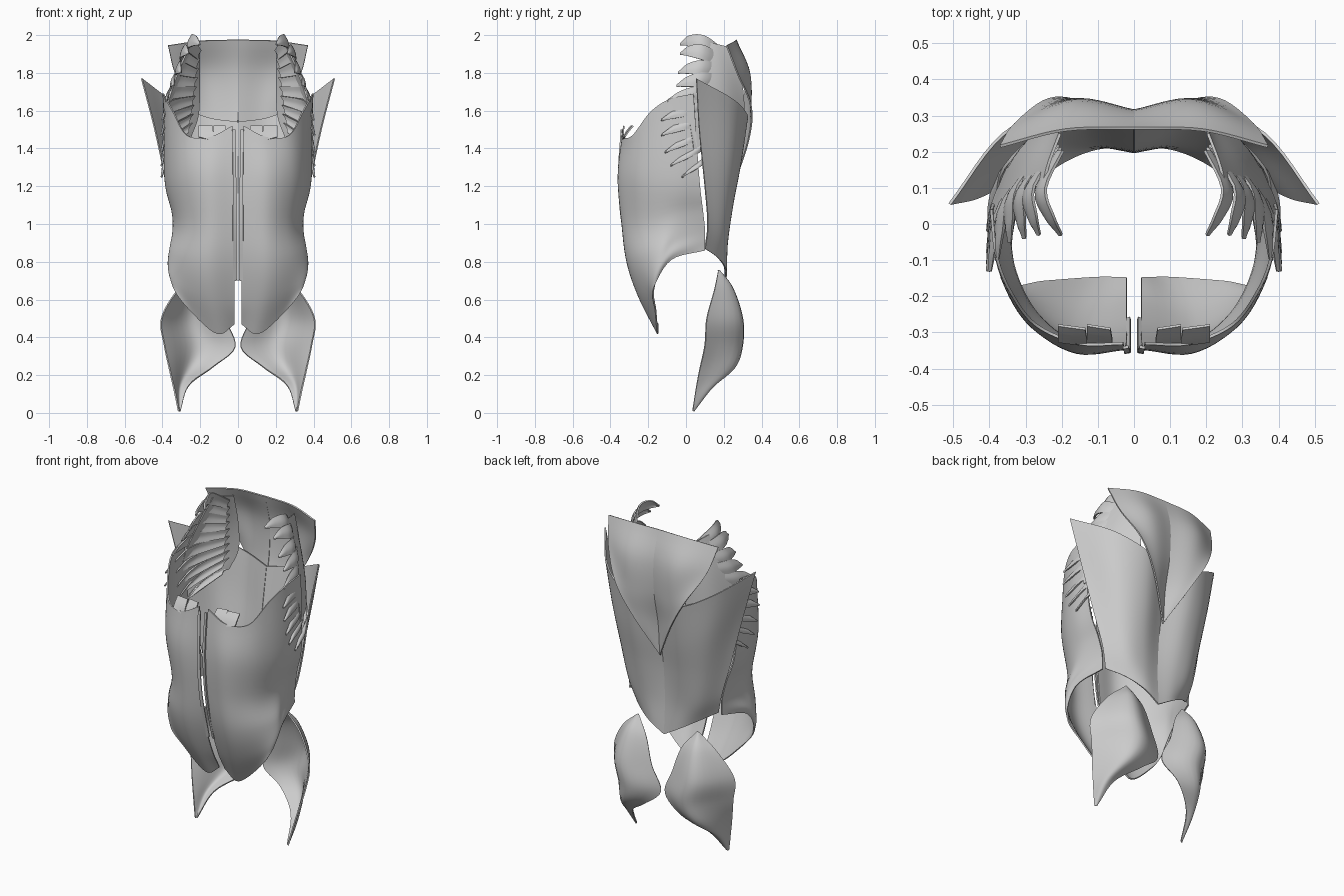
import bpy, bmesh
from mathutils import Vector


def spline(pts, n):
    """Catmull-Rom samples through control points, n steps per span."""
    p = [Vector(q) for q in pts]
    p = [2 * p[0] - p[1]] + p + [2 * p[-1] - p[-2]]
    out = []
    for i in range(1, len(p) - 2):
        a, b, c, d = p[i - 1:i + 3]
        for k in range(n):
            t = k / n
            out.append(0.5 * (2 * b + (c - a) * t + (2 * a - 5 * b + 4 * c - d) * t * t
                              + (3 * b - a - 3 * c + d) * t ** 3))
    return out + [p[-2]]


def sheet(name, rows, n=6, thick=0.008):
    """Thin curved muscle sheet lofted through rows of points, mirrored in x."""
    lines = [spline(r, n) for r in rows]
    cols = [spline(c, n) for c in zip(*lines)]
    bm = bmesh.new()
    v = [[bm.verts.new(p) for p in c] for c in cols]
    for i in range(len(v) - 1):
        for j in range(len(v[0]) - 1):
            bm.faces.new((v[i][j], v[i + 1][j], v[i + 1][j + 1], v[i][j + 1]))
    bmesh.ops.remove_doubles(bm, verts=bm.verts, dist=0.0005)
    bmesh.ops.recalc_face_normals(bm, faces=bm.faces)
    me = bpy.data.meshes.new(name)
    bm.to_mesh(me)
    bm.free()
    ob = bpy.data.objects.new(name, me)
    bpy.context.collection.objects.link(ob)
    s = ob.modifiers.new("thickness", 'SOLIDIFY')
    s.thickness, s.offset = thick, 0
    m = ob.modifiers.new("mirror", 'MIRROR')
    m.use_mirror_merge = False
    bpy.ops.object.select_all(action='DESELECT')
    ob.select_set(True)
    bpy.context.view_layer.objects.active = ob
    bpy.ops.object.convert(target='MESH')
    bpy.ops.object.shade_smooth_by_angle(angle=0.7)
    return ob


# Abdominal wall: columns from the midline round to the flank
sheet("abdominal_wall", [
    [(.02, -.15, .47), (.02, -.22, .60), (.02, -.29, .80), (.02, -.325, 1.0), (.025, -.345, 1.25), (.03, -.33, 1.52)],
    [(.11, -.15, .42), (.15, -.25, .62), (.16, -.31, .80), (.15, -.335, 1.0), (.16, -.355, 1.25), (.15, -.33, 1.46)],
    [(.25, -.16, .54), (.28, -.21, .67), (.28, -.25, .82), (.25, -.27, 1.0), (.28, -.285, 1.25), (.27, -.28, 1.47)],
    [(.34, -.17, .66), (.36, -.16, .74), (.355, -.15, .85), (.315, -.17, 1.0), (.35, -.18, 1.25), (.34, -.19, 1.59)],
    [(.355, -.08, .81), (.36, -.07, .85), (.345, -.06, .92), (.345, -.05, 1.05), (.385, -.05, 1.25), (.38, -.09, 1.66)],
    [(.31, .10, .86), (.31, .10, .90), (.315, .10, .97), (.335, .09, 1.07), (.38, .07, 1.25), (.395, .04, 1.69)],
])

# Small upper attachment tabs of the abdominal muscle
for i, (x0, x1) in enumerate([(.06, .13), (.13, .21)]):
    sheet(f"upper_tab_{i + 1}", [
        [(x0, -.335, 1.44), (x0, -.32, 1.48), (x0 + .005, -.29, 1.52)],
        [(x1, -.325, 1.46), (x1, -.305, 1.49), (x1, -.28, 1.52)]], n=3)

# Raised strip beside the midline
sheet("midline_strip", [
    [(.01, -.26, .70), (.01, -.33, .98), (.01, -.353, 1.25), (.015, -.34, 1.5)],
    [(.027, -.265, .70), (.027, -.335, .98), (.027, -.356, 1.25), (.03, -.342, 1.5)]], n=5)

# Broad back sheet: rows from the low point up to the arm wing
sheet("broad_back", [
    [(0, .21, .70), (.10, .21, .76), (.20, .17, .82), (.29, .10, .87)],
    [(0, .20, .90), (.12, .22, .92), (.23, .20, .95), (.325, .115, 1.0)],
    [(0, .21, 1.1), (.14, .25, 1.12), (.27, .22, 1.15), (.375, .10, 1.2)],
    [(0, .24, 1.3), (.16, .29, 1.33), (.32, .24, 1.4), (.44, .07, 1.5)],
    [(0, .28, 1.54), (.18, .325, 1.57), (.36, .25, 1.66), (.51, .055, 1.77)],
])

# Upper back kite: spine to outer edge
sheet("upper_back", [
    [(0, .25, 1.2)] * 3,
    [(0, .265, 1.4), (.07, .305, 1.42), (.13, .33, 1.44)],
    [(0, .305, 1.6), (.12, .34, 1.6), (.235, .345, 1.62)],
    [(0, .31, 1.8), (.17, .335, 1.8), (.33, .275, 1.79)],
    [(0, .265, 1.975), (.19, .26, 1.97), (.37, .215, 1.945)],
])

# Rib sheet behind the fingers: shoulder-blade border to the finger roots
sheet("rib_sheet", [
    [(.205, .25, 1.93), (.235, .17, 1.95), (.25, .11, 1.96)],
    [(.205, .295, 1.75), (.285, .19, 1.76), (.335, .07, 1.76)],
    [(.21, .305, 1.58), (.32, .19, 1.57), (.385, .02, 1.58)],
    [(.25, .27, 1.46), (.34, .17, 1.43), (.395, .04, 1.40)],
])

# Rib fingers fanning forward from the sheet
tips = [(.20, -.03, 1.95), (.26, -.03, 1.90), (.30, -.04, 1.80), (.34, -.05, 1.73), (.375, -.10, 1.65),
        (.395, -.13, 1.55), (.40, -.13, 1.47), (.40, -.11, 1.38), (.40, -.08, 1.31), (.40, -.02, 1.25)]
top, low = Vector((.205, .20, 1.895)), Vector((.26, .25, 1.46))
for i, tip in enumerate(tips):
    f = i / (len(tips) - 1)
    base, tip = top.lerp(low, f), Vector(tip)
    mid = base.lerp(tip, .5) + Vector((.055 - .012 * f, .01, .035 * (1 - f)))
    near = base.lerp(tip, .8) + Vector((.03 - .01 * f, 0, .03 * (1 - f)))
    side = Vector((-.015, .005 + .03 * f, .042))
    rows = [[p - side * w, p + Vector((.006, 0, 0)), p + side * w]
            for p, w in ((base, .6), (mid, .9), (near, .65), (tip, .08))]
    sheet(f"rib_finger_{i + 1}", rows, n=4)

# Buttock sheets: rows from the top point to the lower outer tip
sheet("buttock", [
    [(.20, .17, .755), (.205, .175, .755), (.21, .17, .75)],
    [(.12, .21, .65), (.23, .245, .66), (.32, .15, .65)],
    [(.07, .23, .50), (.25, .295, .50), (.405, .11, .50)],
    [(.015, .22, .35), (.22, .295, .36), (.39, .10, .36)],
    [(.13, .225, .245), (.26, .25, .24), (.36, .07, .22)],
    [(.26, .14, .145), (.31, .13, .13), (.335, .05, .11)],
    [(.305, .04, .01), (.31, .04, .01), (.315, .035, .01)],
])
